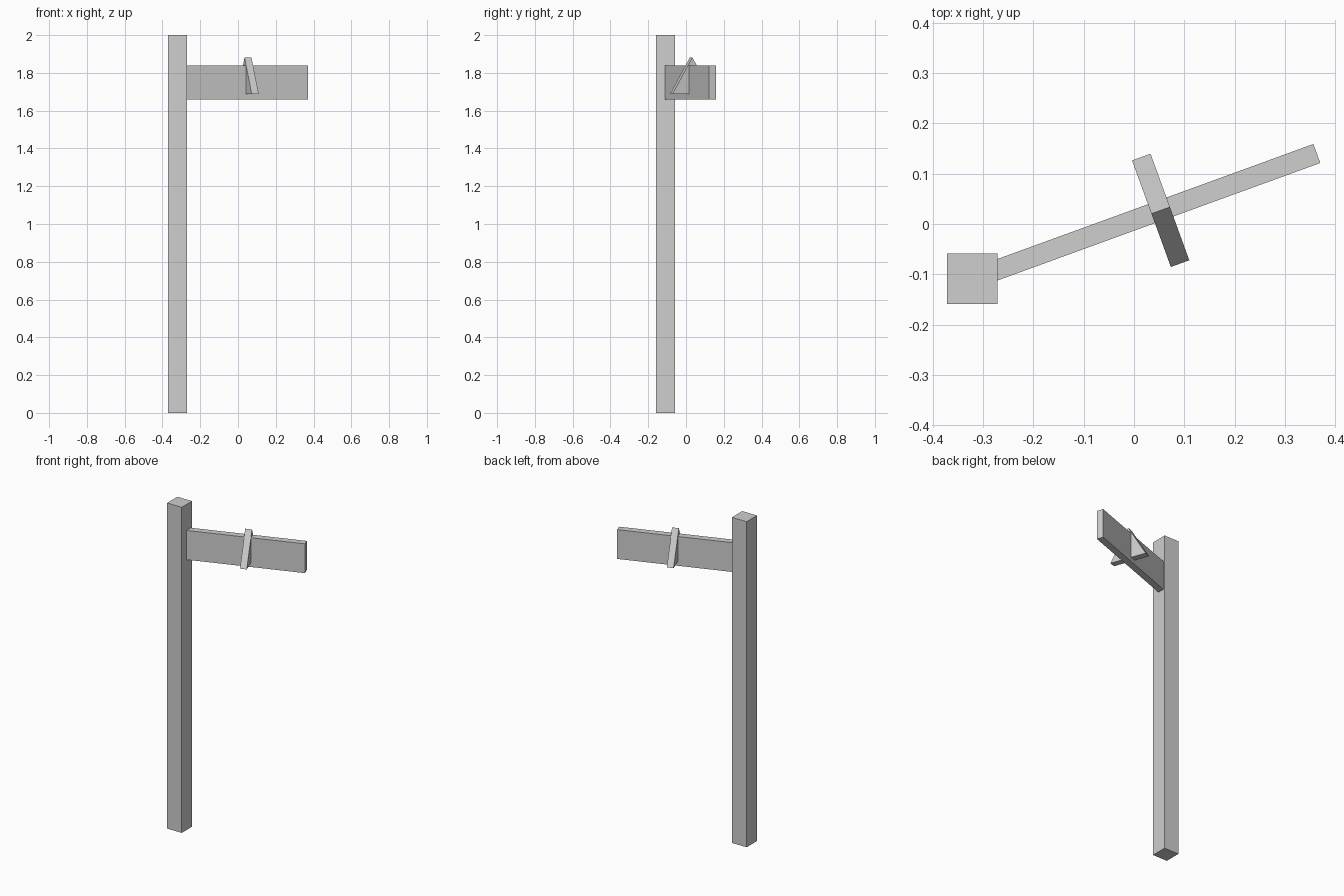
import bpy, bmesh
from math import radians, sin, cos, sqrt
from mathutils import Matrix, Vector

cube = bpy.data.objects.get("Cube")
if cube:
    bpy.data.objects.remove(cube, do_unlink=True)

# Single plain grey for every part
GREY = (0.62, 0.62, 0.62, 1)
grey = bpy.data.materials.new("light grey")
grey.use_nodes = True
grey.diffuse_color = GREY
grey.node_tree.nodes["Principled BSDF"].inputs["Base Color"].default_value = GREY


def prism(name, profile, depth, axis, location=(0, 0, 0), turn=0):
    """Extrude a flat outline along an axis, centred on it, then turn about z."""
    bm = bmesh.new()
    step = Vector(axis) * depth
    face = bm.faces.new([bm.verts.new(Vector(p) - step / 2) for p in profile])
    out = bmesh.ops.extrude_face_region(bm, geom=[face], use_keep_orig=True)
    moved = [v for v in out["geom"] if isinstance(v, bmesh.types.BMVert)]
    bmesh.ops.translate(bm, verts=moved, vec=step)
    bmesh.ops.recalc_face_normals(bm, faces=bm.faces)
    mesh = bpy.data.meshes.new(name)
    bm.to_mesh(mesh)
    bm.free()
    obj = bpy.data.objects.new(name, mesh)
    obj.matrix_world = Matrix.Translation(location) @ Matrix.Rotation(turn, 4, "Z")
    mesh.materials.append(grey)
    bpy.context.collection.objects.link(obj)
    return obj


def rectangle(x0, x1, y0, y1):
    return [(x0, y0, 0), (x1, y0, 0), (x1, y1, 0), (x0, y1, 0)]


SWING = radians(20)
POST = (-0.321, -0.109)

# Square upright post
prism("post", rectangle(-0.05, 0.05, -0.05, 0.05), 2, (0, 0, 1), (*POST, 1))

# Swung arm board, starting inside the post
REACH = 0.728
prism("arm_board", rectangle(0, REACH, -0.02, 0.02), 0.18, (0, 0, 1),
      (*POST, 1.75), SWING)

# Equilateral wedge straddling the board
along = 0.398
half, height = 0.1126, 0.1126 * sqrt(3)
triangle = [(0, -half, 0), (0, half, 0), (0, 0, height)]
prism("wedge", triangle, 0.039, (1, 0, 0),
      (POST[0] + along * cos(SWING), POST[1] + along * sin(SWING), 1.687), SWING)
